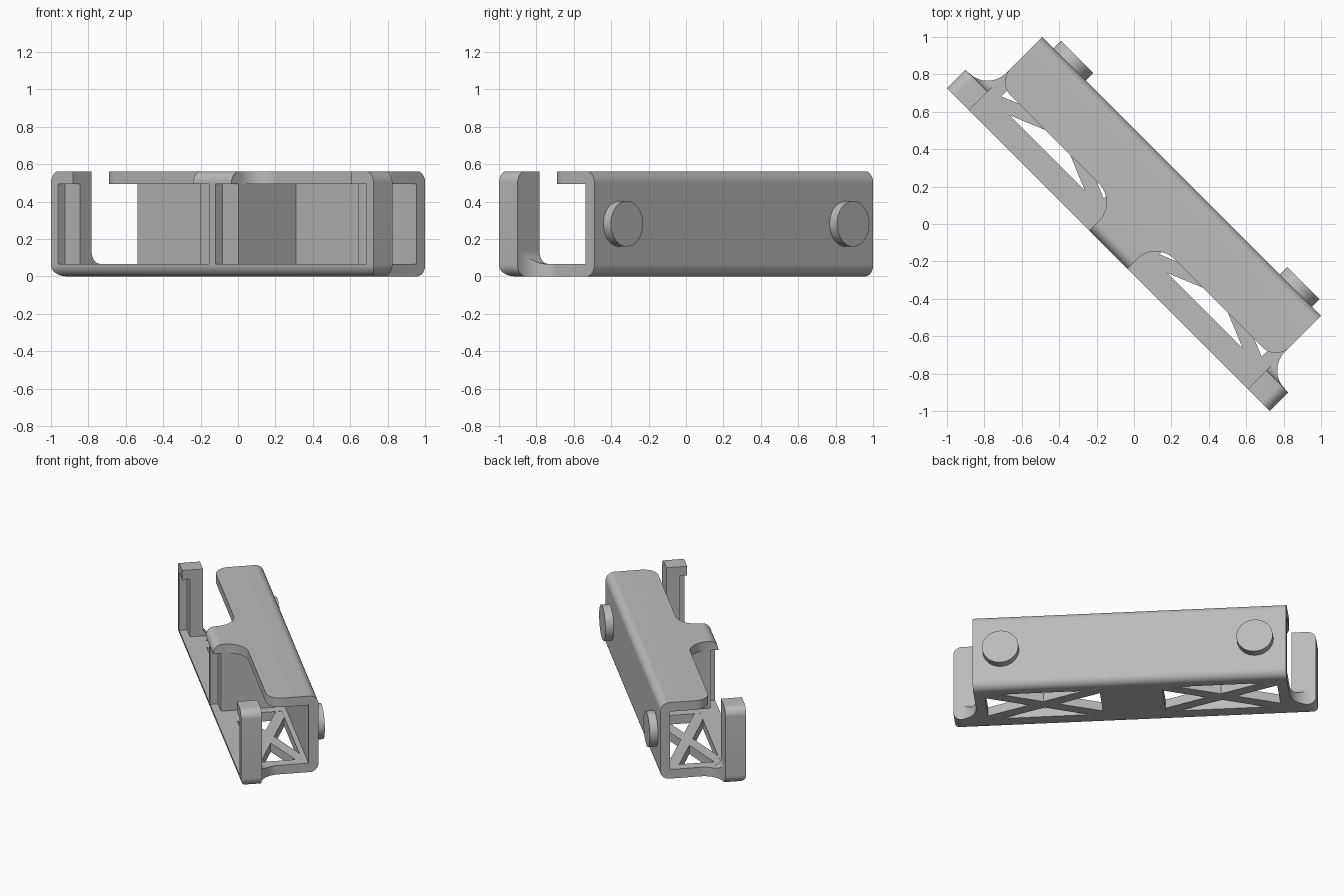
import bpy, bmesh
from math import sin, cos, radians, atan2, hypot
from mathutils import Matrix

if "Cube" in bpy.data.objects:
    bpy.data.objects.remove(bpy.data.objects["Cube"], do_unlink=True)

# Main sizes; the bracket is built along x and turned at the end
H, T = 0.562, 0.067          # height, plate thickness
END, BODY = 1.22, 1.054      # half length of floor and of body
FRONT, BACK = -0.194, 0.361
CLIP_BACK, POCKET = -0.053, -0.141
R = 0.06
parts = []

grey = bpy.data.materials.new("plain grey")
grey.use_nodes = True
grey.diffuse_color = (0.5, 0.5, 0.5, 1)
grey.node_tree.nodes["Principled BSDF"].inputs["Base Color"].default_value = (0.5, 0.5, 0.5, 1)


def finish(name, bm, keep=True):
    bmesh.ops.recalc_face_normals(bm, faces=bm.faces)
    mesh = bpy.data.meshes.new(name)
    bm.to_mesh(mesh)
    bm.free()
    mesh.materials.append(grey)
    obj = bpy.data.objects.new(name, mesh)
    bpy.context.collection.objects.link(obj)
    if keep:
        parts.append(obj)
    return obj


def box(name, x, y, z, keep=True, round_edge=None):
    bm = bmesh.new()
    bmesh.ops.create_cube(bm, size=1)
    for v in bm.verts:
        v.co = [a + (b - a) * (c + 0.5) for (a, b), c in zip((x, y, z), v.co)]
    if round_edge:
        edges = [e for e in bm.edges if round_edge(*e.verts)]
        bmesh.ops.bevel(bm, geom=edges, offset=R, segments=8, profile=0.5, affect='EDGES')
    return finish(name, bm, keep)


def prism(name, points, lift, keep=True):
    bm = bmesh.new()
    face = bm.faces.new([bm.verts.new(p) for p in points])
    new = bmesh.ops.extrude_face_region(bm, geom=[face])["geom"]
    bmesh.ops.translate(bm, vec=lift, verts=[g for g in new if isinstance(g, bmesh.types.BMVert)])
    return finish(name, bm, keep)


def arc(cx, cy, r, start, end, steps=12):
    angles = [radians(start + (end - start) * i / steps) for i in range(steps + 1)]
    return [(cx + r * cos(a), cy + r * sin(a)) for a in angles]


def outline(name, half, z0, z1):
    full = half + [(-x, y) for x, y in reversed(half)]
    return prism(name, [(x, y, z0) for x, y in full], (0, 0, z1 - z0), False)


def boolean(obj, tool, operation):
    mod = obj.modifiers.new("cut", 'BOOLEAN')
    mod.object, mod.operation, mod.solver = tool, operation, 'EXACT'
    bpy.context.view_layer.objects.active = obj
    bpy.ops.object.modifier_apply(modifier=mod.name)
    bpy.data.objects.remove(tool, do_unlink=True)


def envelope(name):
    level = lambda a, b: abs(a.co.z - b.co.z) < 0.01
    return box(name, (-END, END), (FRONT, BACK), (0, H), True, level)


# Floor plate with scooped corners
floor_half = [(1.3, -0.3), (1.3, CLIP_BACK)] + arc(BODY + 0.14, CLIP_BACK + 0.14, 0.14, 270, 180) + [(BODY, 0.5)]
floor = envelope("floor_plate")
boolean(floor, outline("floor_outline", floor_half, -0.1, T), 'INTERSECT')

# Top plate with central tongue
top_half = [(0.145, -0.3)] + arc(0.285, -0.12, 0.14, 180, 90) + arc(0.954, 0.12, 0.1, 270, 360) + [(BODY, 0.5)]
top = envelope("top_plate")
boolean(top, outline("top_outline", top_half, H - T, 0.7), 'INTERSECT')

# Back wall, central divider and its front rib
box("back_wall", (-BODY, BODY), (BACK - T, BACK), (R, H - R))
box("centre_divider", (-0.143, 0.143), (POCKET, 0.3), (T - 0.01, H - T + 0.005))
box("divider_rib", (-0.024, 0.024), (FRONT, POCKET + 0.01), (R, H - T + 0.002))

# Floor windows with crossed struts
X0, X1, Y0, Y1 = 0.21, 0.983, -0.06, 0.26
for s, side in ((-1, "right"), (1, "left")):
    xs = sorted((s * X0, s * X1))
    boolean(floor, box("window", xs, (Y0, Y1), (-0.1, 0.2), False), 'DIFFERENCE')
    length = hypot(X1 - X0, Y1 - Y0) / 2 + 0.02
    for d in (-1, 1):
        strut = box(f"{side}_strut", (-length, length), (-0.038, 0.038), (0.001, T - 0.001))
        turn = Matrix.Rotation(d * atan2(Y1 - Y0, X1 - X0), 4, 'Z')
        strut.data.transform(Matrix.Translation((s * (X0 + X1) / 2, (Y0 + Y1) / 2, 0)) @ turn)

    # End clip with a pocket open to the front and inside
    outer = lambda a, b: all(abs(v.co.x) > END - 0.01 and v.co.z > 0.5 for v in (a, b))
    clip = box(f"{side}_clip", sorted((s * BODY, s * END)), (FRONT, CLIP_BACK), (R, H), True, outer)
    boolean(clip, box("pocket", sorted((s * 1.0, s * 1.167)), (-0.3, POCKET), (T, H - T), False), 'DIFFERENCE')

    # Curved foot behind the clip
    profile = [(CLIP_BACK, R)] + arc(CLIP_BACK + 0.065, T + 0.065, 0.065, 180, 270, 8) + [(CLIP_BACK + 0.065, R)]
    foot = prism(f"{side}_clip_foot", [(s * BODY, y, z) for y, z in profile], (s * 0.14, 0, 0))
    boolean(foot, outline("foot_outline", floor_half, 0, 0.3), 'INTERSECT')

# Round pegs on the back
for x, side in ((-0.847, "right"), (0.864, "left")):
    bm = bmesh.new()
    bmesh.ops.create_cone(bm, cap_ends=True, segments=48, radius1=0.122, radius2=0.122, depth=0.07,
                          matrix=Matrix.Translation((x, 0.382, H / 2)) @ Matrix.Rotation(radians(90), 4, 'X'))
    finish(f"{side}_peg", bm)

# Turn the whole bracket and shade it
bpy.ops.object.select_all(action='DESELECT')
for obj in parts:
    obj.data.transform(Matrix.Rotation(radians(-45), 4, 'Z'))
    obj.select_set(True)
bpy.context.view_layer.objects.active = floor
bpy.ops.object.shade_smooth_by_angle(angle=radians(30))
